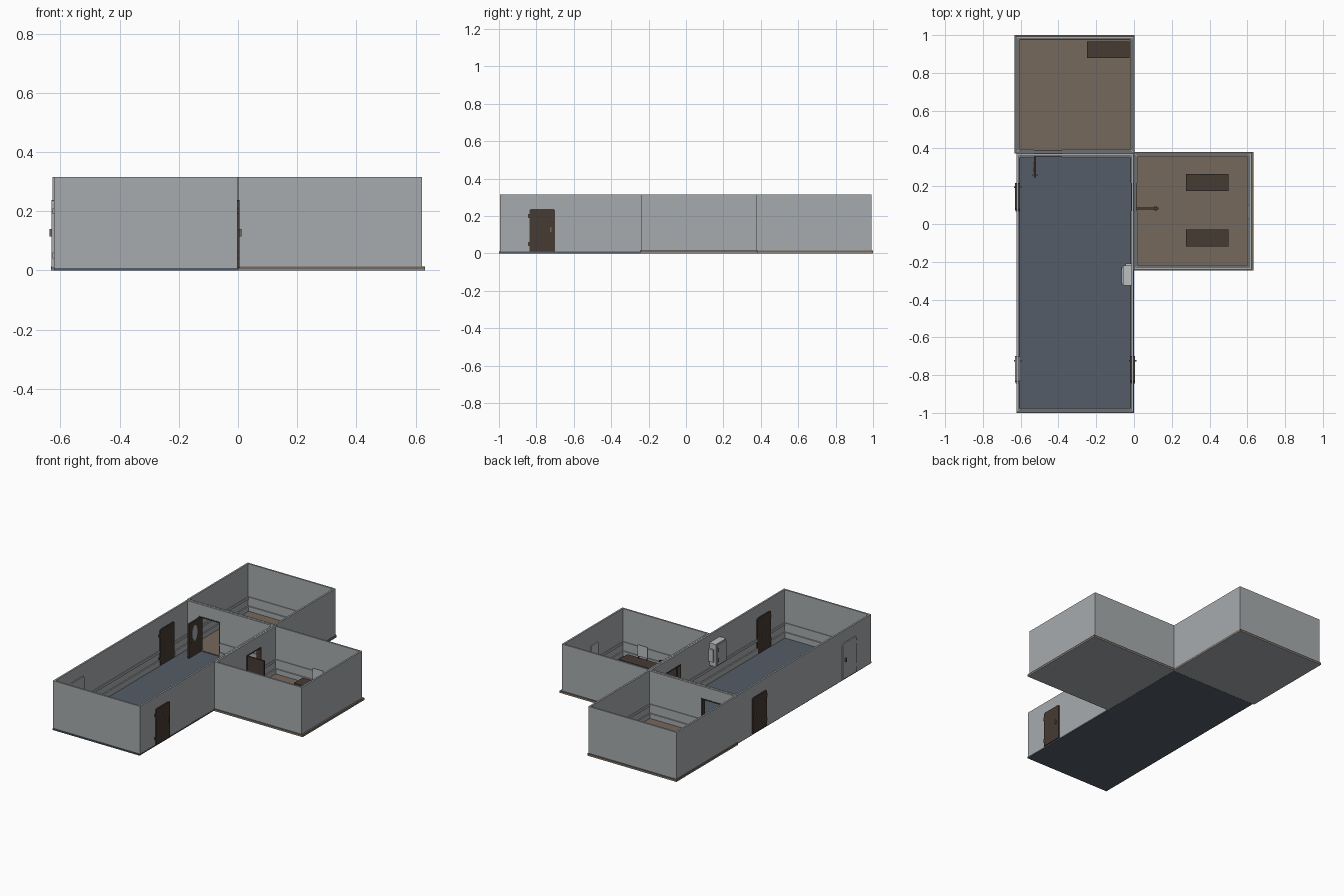
import bpy, bmesh, math
from mathutils import Matrix, Vector

if "Cube" in bpy.data.objects:
    bpy.data.objects.remove(bpy.data.objects["Cube"])


def mat(name, r, g, b):
    m = bpy.data.materials.new(name)
    m.diffuse_color = (r, g, b, 1)
    m.use_nodes = True
    m.node_tree.nodes["Principled BSDF"].inputs["Base Color"].default_value = m.diffuse_color
    return m


WALL = mat("wall grey", 0.39, 0.41, 0.42)
BROWN = mat("brown floor", 0.18, 0.14, 0.108)
BLUE = mat("blue floor", 0.09, 0.108, 0.136)
WOOD = mat("dark wood", 0.062, 0.043, 0.034)
PALE = mat("pale grey", 0.50, 0.52, 0.53)
METAL = mat("handle metal", 0.16, 0.14, 0.11)
H = 0.315      # wall height
T = 0.011      # wall thickness
DOOR = 0.238   # door height


def boxes(name, parts, material):
    """One object from boxes given as (x0, x1, y0, y1, z0, z1)."""
    bm = bmesh.new()
    for x0, x1, y0, y1, z0, z1 in parts:
        size = Matrix.Diagonal((x1 - x0, y1 - y0, z1 - z0, 1))
        mid = Matrix.Translation(((x0 + x1) / 2, (y0 + y1) / 2, (z0 + z1) / 2))
        bmesh.ops.create_cube(bm, size=1, matrix=mid @ size)
    me = bpy.data.meshes.new(name)
    bm.to_mesh(me)
    bm.free()
    me.materials.append(material)
    ob = bpy.data.objects.new(name, me)
    bpy.context.collection.objects.link(ob)
    return ob


def run(axis, f0, f1, a0, a1, z0, z1, gaps):
    """Boxes of a strip along an axis, broken by gaps, with lintels above them."""
    spans, start = [], a0
    for g0, g1 in sorted(gaps):
        spans.append((start, g0, z0))
        if z1 > DOOR:
            spans.append((g0, g1, DOOR))
        start = g1
    spans.append((start, a1, z0))
    if axis == 'x':
        return [(s, e, f0, f1, z, z1) for s, e, z in spans]
    return [(f0, f1, s, e, z, z1) for s, e, z in spans]


def room(name, x0, x1, y0, y1, openings, doors):
    """Four walls plus skirting and rail; openings cut walls, doors only cut trim."""
    def ring(inset, t, z0, z1, gaps):
        a, b, c, d = x0 + inset, x1 - inset, y0 + inset, y1 - inset
        g = lambda side: gaps.get(side, [])
        return (run('x', c, c + t, a, b, z0, z1, g('front')) +
                run('x', d - t, d, a, b, z0, z1, g('back')) +
                run('y', a, a + t, c + t, d - t, z0, z1, g('left')) +
                run('y', b - t, b, c + t, d - t, z0, z1, g('right')))
    boxes(name + "_walls", ring(0, T, 0.004, H, openings), WALL)
    trim = {k: openings.get(k, []) + doors.get(k, []) for k in ('front', 'back', 'left', 'right')}
    boxes(name + "_skirting", ring(T, 0.008, 0.008, 0.045, trim), WALL)
    boxes(name + "_rail", ring(T, 0.005, 0.088, 0.104, trim), WALL)


# Floors, the brown ones on a grey underside
boxes("corridor_floor", [(-0.622, -0.001, -1, 0.372, 0, 0.009)], BLUE)
for nm, r in (("back_room", (-0.632, 0.003, 0.373, 1)), ("side_room", (0, 0.632, -0.245, 0.382))):
    boxes(nm + "_floor", [r + (0.004, 0.014)], BROWN)
    boxes(nm + "_underside", [r + (0, 0.004)], WALL)

# Walls
A, B, C = (0.07, 0.218), (-0.84, -0.70), (-0.53, -0.38)
room("corridor", -0.622, -0.002, -0.995, 0.372,
     {'right': [A], 'back': [C]}, {'left': [A, B], 'right': [B]})
room("back_room", -0.626, 0.0, 0.375, 0.993, {'front': [C]}, {})
room("side_room", 0.0, 0.621, -0.24, 0.376, {'left': [A]}, {})


def closed_door(name, x, span, material):
    """Door slab showing on both wall faces, with bevelled top corners and knobs."""
    y0, y1 = span
    door = boxes(name, [(x - 0.013, x + 0.013, y0 + 0.003, y1, 0.009, DOOR)], material)
    bm = bmesh.new()
    bm.from_mesh(door.data)
    top = [e for e in bm.edges if all(v.co.z > 0.2 for v in e.verts)
           and abs(e.verts[0].co.x - e.verts[1].co.x) > 0.01]
    bmesh.ops.bevel(bm, geom=top, offset=0.01, segments=2, affect='EDGES', profile=0.5)
    bm.to_mesh(door.data)
    bm.free()
    boxes(name + "_handle", [(x - 0.02, x + 0.02, y1 - 0.028, y1 - 0.02, 0.115, 0.14)], METAL)
    boxes(name + "_hinges", [(x - 0.01, x + 0.012, y0 - 0.004, y0 + 0.004, z, z + 0.02)
                             for z in (0.04, 0.19)], material)


closed_door("right_entry_door", -0.0075, B, WOOD)
closed_door("left_room_door", -0.6165, A, WOOD)
closed_door("left_plain_door", -0.6165, B, WALL)

# Frames of the two open doorways
w = 0.006
boxes("side_doorway_frame", [(-0.015, 0.014, A[0], A[0] + w, 0.009, DOOR),
                             (-0.015, 0.014, A[1] - w, A[1], 0.009, DOOR),
                             (-0.015, 0.014, A[0], A[1], DOOR - w, DOOR)], WOOD)
boxes("back_doorway_frame", [(C[0], C[0] + w, 0.358, 0.389, 0.009, DOOR),
                             (C[1] - w, C[1], 0.358, 0.389, 0.009, DOOR),
                             (C[0], C[1], 0.358, 0.389, DOOR - w, DOOR)], WOOD)

# Open doors
boxes("side_open_door", [(0.006, 0.13, 0.078, 0.088, 0.016, 0.232)], WOOD)
boxes("side_open_door_handle", [(0.108, 0.118, 0.07, 0.096, 0.115, 0.135)], METAL)
boxes("back_open_door", [(-0.53, -0.52, 0.245, 0.36, 0.011, 0.232)], WOOD)
boxes("back_open_door_handle", [(-0.538, -0.512, 0.255, 0.263, 0.105, 0.125)], METAL)

# Oval pane in the back open door
bpy.ops.mesh.primitive_cylinder_add(vertices=24, radius=1, depth=1,
                                    location=(-0.525, 0.302, 0.155), rotation=(0, math.pi / 2, 0))
pane = bpy.context.object
pane.name = "oval_pane"
pane.scale = (0.05, 0.026, 0.013)
pane.data.materials.append(WALL)

# Wall cabinet in the corridor
boxes("wall_cabinet", [(-0.058, -0.013, -0.325, -0.22, 0.12, 0.265)], PALE)
boxes("cabinet_door", [(-0.065, -0.058, -0.318, -0.227, 0.128, 0.257)], WALL)
boxes("cabinet_latches", [(-0.068, -0.064, -0.24, -0.232, z, z + 0.022) for z in (0.15, 0.215)], METAL)
boxes("cabinet_side_box", [(-0.045, -0.013, -0.22, -0.208, 0.15, 0.23)], PALE)


def desk(name, x0, x1, y0, y1, back):
    """Desk with side panels, back board and an upright screen on its back edge (+1 or -1)."""
    ym = y1 - 0.008 if back > 0 else y0
    boxes(name, [(x0, x1, y0, y1, 0.082, 0.093),
                 (x0 + 0.006, x0 + 0.05, y0 + 0.005, y1 - 0.005, 0.014, 0.082),
                 (x1 - 0.05, x1 - 0.006, y0 + 0.005, y1 - 0.005, 0.014, 0.082),
                 (x0 + 0.006, x1 - 0.006, ym, ym + 0.008, 0.03, 0.082)], WOOD)
    xm = (x0 + x1) / 2
    boxes(name + "_screen", [(xm - 0.036, xm + 0.036, ym + 0.001, ym + 0.006, 0.105, 0.178)], PALE)
    boxes(name + "_screen_legs", [(xm + s - 0.003, xm + s + 0.003, ym + 0.001, ym + 0.006, 0.093, 0.105)
                                  for s in (-0.03, 0.03)], WOOD)


desk("side_room_back_desk", 0.275, 0.5, 0.175, 0.265, 1)
desk("side_room_front_desk", 0.275, 0.5, -0.118, -0.03, -1)
desk("back_room_desk", -0.25, -0.025, 0.88, 0.966, 1)

# Notice plate on the far wall of the side room
boxes("wall_plate", [(0.603, 0.611, 0.03, 0.1, 0.115, 0.2)], PALE)
